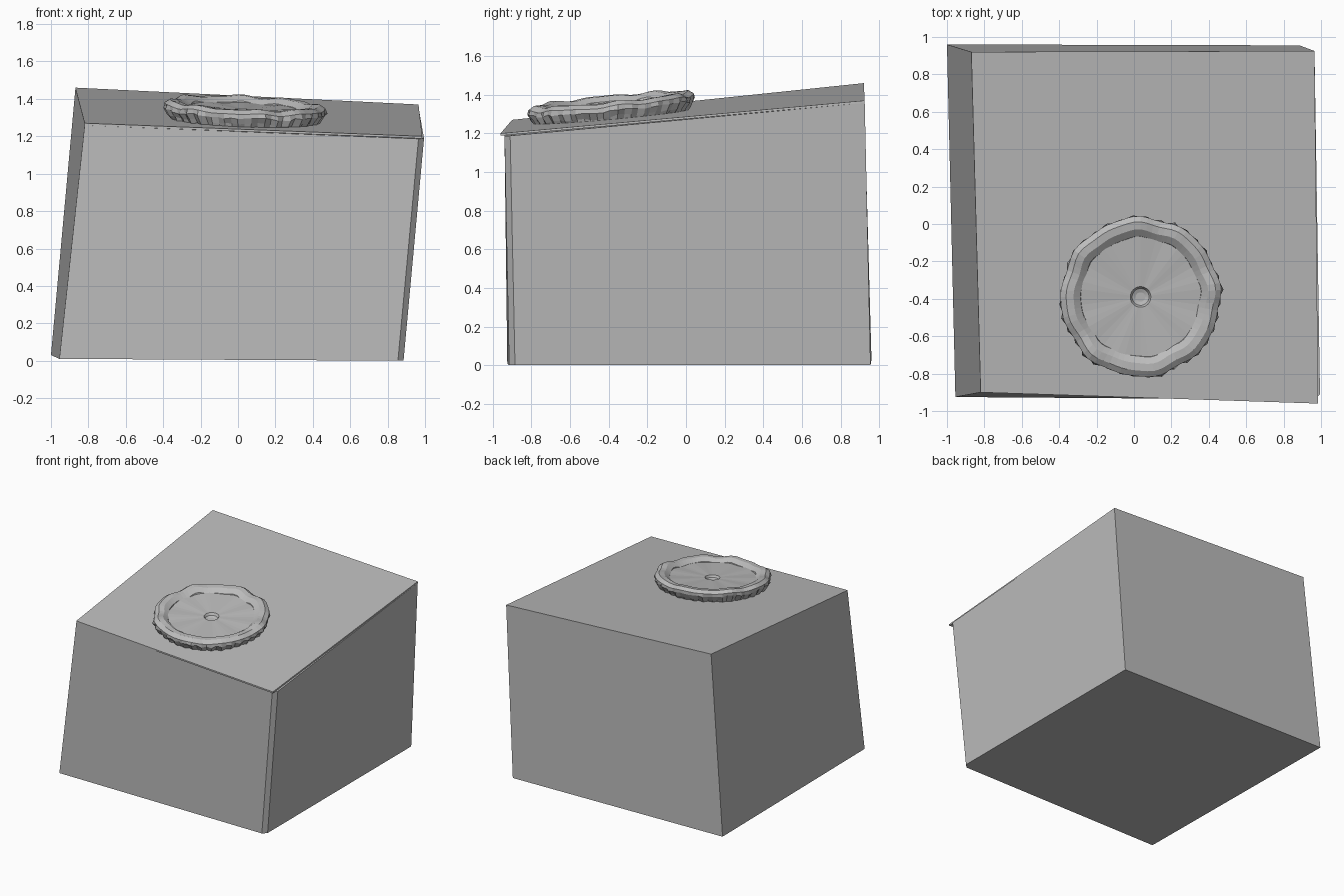
import bpy, bmesh, math, random
from mathutils import Vector

random.seed(4)
if "Cube" in bpy.data.objects:
    bpy.data.objects.remove(bpy.data.objects["Cube"], do_unlink=True)

grey = bpy.data.materials.new("plain grey")
grey.use_nodes = True
grey.diffuse_color = (0.5, 0.5, 0.5, 1)
grey.node_tree.nodes["Principled BSDF"].inputs["Base Color"].default_value = (0.5, 0.5, 0.5, 1)


def finish(name, bm):
    bmesh.ops.recalc_face_normals(bm, faces=bm.faces)
    mesh = bpy.data.meshes.new(name)
    bm.to_mesh(mesh)
    bm.free()
    mesh.materials.append(grey)
    obj = bpy.data.objects.new(name, mesh)
    bpy.context.collection.objects.link(obj)
    return obj


def skewed_box(name, bottom, top, chamfer=0.0):
    """Box from two corner loops: front left, front right, back right, back left."""
    bm = bmesh.new()
    lo = [bm.verts.new(p) for p in bottom]
    hi = [bm.verts.new(p) for p in top]
    bm.faces.new(lo)
    bm.faces.new(hi)
    for i in range(4):
        j = (i + 1) % 4
        bm.faces.new((lo[i], lo[j], hi[j], hi[i]))
    if chamfer:
        edge = bm.edges.get((lo[1], hi[1]))
        bmesh.ops.bevel(bm, geom=[edge], offset=chamfer, segments=1, affect='EDGES')
    return finish(name, bm)


# Leaning block with a chamfered front corner
floor = [(-0.955, -0.925, 0.01), (0.885, -0.915, 0), (0.885, 0.955, 0), (-1.0, 0.96, 0.03)]
lid = [(-0.82, -0.9, 1.27), (0.985, -0.96, 1.2), (0.965, 0.925, 1.37), (-0.87, 0.92, 1.46)]
drop = Vector((0, 0, -0.012))
under = [Vector(p) + drop for p in lid]
shoulder = list(under)
shoulder[1] = Vector((0.995, -0.94, 1.185))
skewed_box("block_body", floor, shoulder, 0.03)

# Thin top sheet, slightly overhanging at the front corner
skewed_box("top_sheet", under, lid)

# Tilted frame lying on the top surface
centre = Vector((0.035, -0.39, 1.288))
slope_x, slope_y = -0.046, 0.097


def on_top(r, angle, height):
    x, y = r * math.cos(angle), r * math.sin(angle)
    return centre + Vector((x, y, height + slope_x * x + slope_y * y))


def lathe(name, profile, segments, wobble, cap=False):
    """Revolve (radius, height) points; wobble(angle, index, row) offsets them."""
    bm = bmesh.new()
    rows = []
    for k, (r, h) in enumerate(profile):
        row = []
        for i in range(segments):
            a = math.tau * i / segments
            dr, dh = wobble(a, i, k)
            row.append(bm.verts.new(on_top(r + dr, a, h + dh)))
        rows.append(row)
    for a, b in zip(rows, rows[1:]):
        for i in range(segments):
            j = (i + 1) % segments
            bm.faces.new((a[i], a[j], b[j], b[i]))
    if cap:
        bm.faces.new(rows[-1])
    return finish(name, bm)


# Rough rim: lumpy on top, pleated around the lower edge
def rough(a, i, k):
    lump = 0.008 * math.sin(8 * a + 0.6) + 0.005 * math.sin(13 * a)
    dr, dh = lump * 0.7, lump * 0.6
    if k < 3:
        dr += (0.007 if i % 2 else -0.007) + random.uniform(-0.005, 0.005)
        dh += random.uniform(-0.004, 0.004)
    return dr, dh


lathe("rough_rim", [(0.39, -0.01), (0.405, 0.015), (0.425, 0.045), (0.425, 0.07),
                    (0.395, 0.09), (0.355, 0.088), (0.318, 0.062), (0.31, 0.03)], 72, rough)

# Shallow dish with a small hollow in the middle
lathe("dish", [(0.335, 0.06), (0.055, 0.052), (0.045, 0.035), (0.025, 0.028)], 48,
      lambda a, i, k: (0, 0.003 * math.sin(9 * a) if k == 0 else 0), True)
